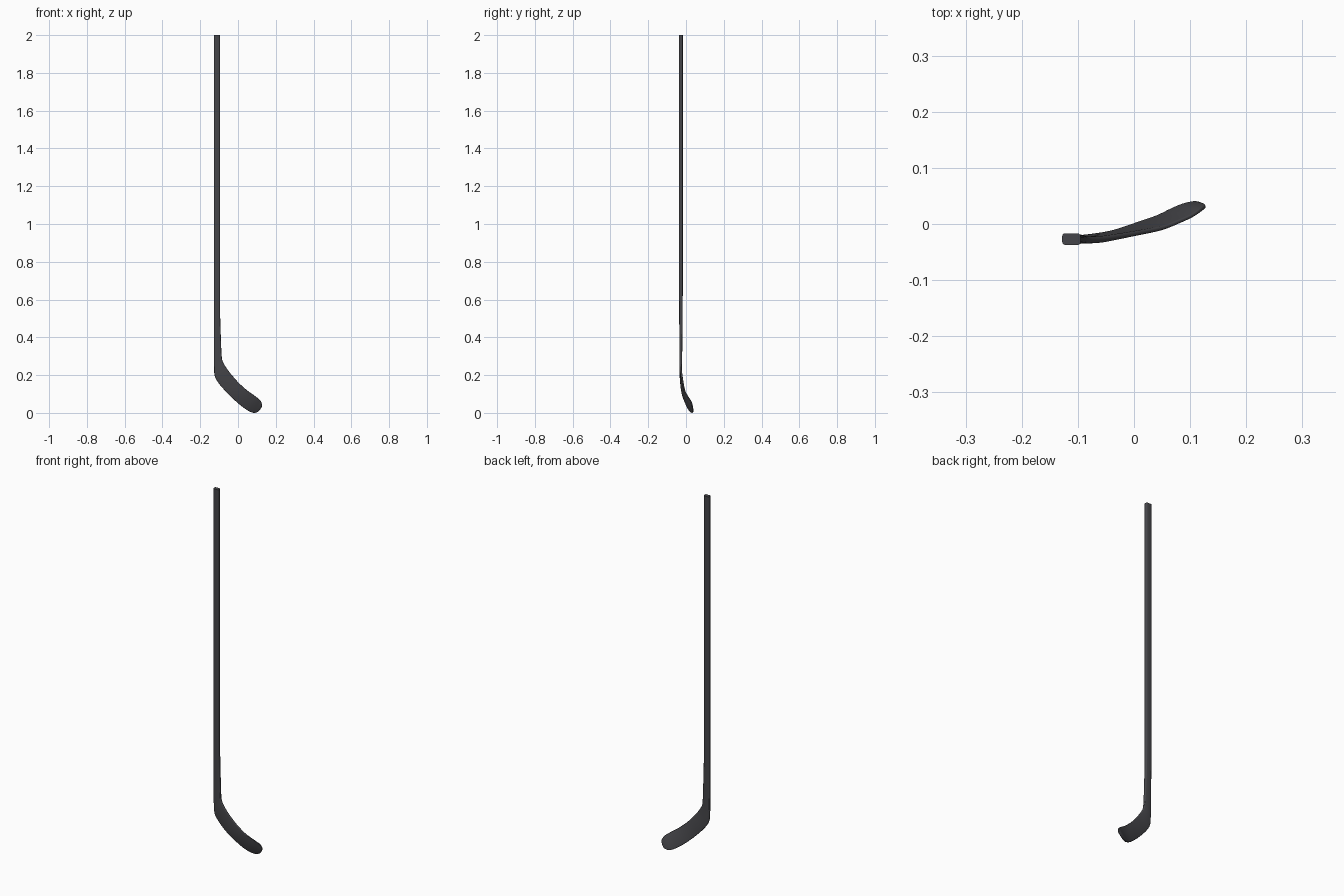
import bpy, bmesh, math
from mathutils import Vector

if "Cube" in bpy.data.objects:
    bpy.data.objects.remove(bpy.data.objects["Cube"])

# Sections down the stick: lower/left edge xyz, upper/right edge xyz, thickness
SECTIONS = [
    (-.128, -.027, .65, -.095, -.027, .65, .020),
    (-.128, -.027, .50, -.094, -.027, .50, .018),
    (-.128, -.027, .38, -.090, -.027, .38, .016),
    (-.128, -.0275, .30, -.087, -.0275, .31, .0145),
    (-.127, -.0275, .235, -.082, -.028, .275, .0135),
    (-.123, -.0275, .195, -.069, -.028, .25, .0125),
    (-.108, -.026, .165, -.052, -.027, .225, .0115),
    (-.080, -.023, .130, -.030, -.023, .197, .0105),
    (-.040, -.0155, .088, .005, -.0165, .158, .009),
    (.005, .000, .047, .050, -.0075, .118, .008),
    (.040, .0125, .020, .085, .006, .093, .007),
    (.065, .0245, .006, .106, .016, .077, .007),
    (.085, .033, .000, .119, .025, .064, .007),
    (.105, .038, .006, .127, .031, .046, .0065),
    (.116, .038, .016, .1255, .034, .032, .004),
]
STEPS = 4


def catmull(p0, p1, p2, p3, t):
    return [0.5 * (2 * b + (c - a) * t + (2 * a - 5 * b + 4 * c - d) * t * t
                   + (3 * b - a - 3 * c + d) * t ** 3)
            for a, b, c, d in zip(p0, p1, p2, p3)]


# Smoothly interpolated sections, with the straight shaft added on top
rows = [(-.128, -.027, 2.0, -.095, -.027, 2.0, .021)]
n = len(SECTIONS)
for i in range(n - 1):
    pts = [SECTIONS[min(max(i + k, 0), n - 1)] for k in (-1, 0, 1, 2)]
    rows += [catmull(*pts, s / STEPS) for s in range(STEPS)]
rows.append(SECTIONS[-1])
mids = [(Vector(r[:3]) + Vector(r[3:6])) / 2 for r in rows]


def ring(i):
    """Rounded rectangle spanning the two edge points of a section."""
    a, b, t = Vector(rows[i][:3]), Vector(rows[i][3:6]), rows[i][6]
    tangent = mids[min(i + 1, len(rows) - 1)] - mids[max(i - 1, 0)]
    u = (b - a).normalized()
    v = u.cross(tangent).normalized()
    w, h = (b - a).length / 2, t / 2
    rad = h * (0.55 if i < 16 else 0.8)
    out = []
    for c, (sx, sy) in enumerate(((1, 1), (-1, 1), (-1, -1), (1, -1))):
        for k in range(4):
            ang = math.radians(90 * c + 30 * k)
            out.append(mids[i] + u * (sx * (w - rad) + rad * math.cos(ang))
                       + v * (sy * (h - rad) + rad * math.sin(ang)))
    return out


# Shaft and blade as one continuous skin
bm = bmesh.new()
loops = [[bm.verts.new(p) for p in ring(i)] for i in range(len(rows))]
for p, q in zip(loops, loops[1:]):
    for k in range(len(p)):
        m = (k + 1) % len(p)
        bm.faces.new((p[k], p[m], q[m], q[k]))
bm.faces.new(loops[0])
bm.faces.new(loops[-1])
bmesh.ops.recalc_face_normals(bm, faces=bm.faces)
mesh = bpy.data.meshes.new("hockey_stick")
bm.to_mesh(mesh)
bm.free()
stick = bpy.data.objects.new("hockey_stick", mesh)
bpy.context.collection.objects.link(stick)

# Dark carbon finish
mat = bpy.data.materials.new("dark_carbon")
mat.diffuse_color = (0.06, 0.06, 0.067, 1)
mat.use_nodes = True
mat.node_tree.nodes["Principled BSDF"].inputs["Base Color"].default_value = mat.diffuse_color
mesh.materials.append(mat)

bpy.context.view_layer.objects.active = stick
stick.select_set(True)
bpy.ops.object.shade_smooth_by_angle(angle=math.radians(40))
